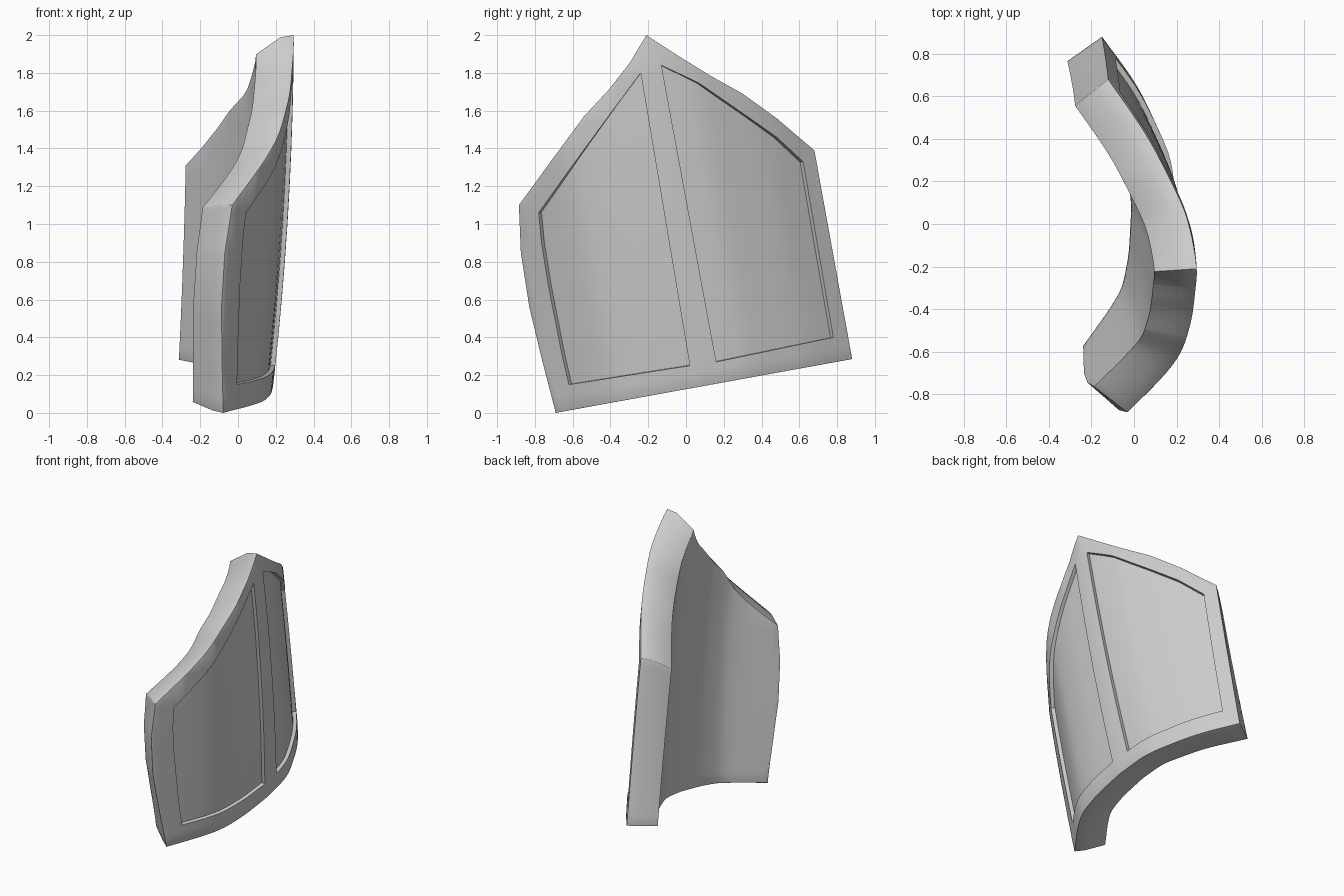
import bpy, bmesh, math
from mathutils import Vector

if "Cube" in bpy.data.objects:
    bpy.data.objects.remove(bpy.data.objects["Cube"])

C, S = math.cos(math.radians(10)), math.sin(math.radians(10))

# Curved cross-section of the outer face: (distance across the plate, x)
PROFILE = [(-.95, -.12), (-.854, -.035), (-.567, .172), (-.36, .237), (-.15, .258), (-.03, .26),
           (.17, .225), (.325, .155), (.52, .042), (.74, -.13), (.84, -.21)]


def profile_x(u):
    """Smooth interpolation through the cross-section points."""
    n = len(PROFILE)
    i = 0
    while i < n - 2 and u > PROFILE[i + 1][0]:
        i += 1

    def slope(k):
        a, b = PROFILE[max(k - 1, 0)], PROFILE[min(k + 1, n - 1)]
        return (b[1] - a[1]) / (b[0] - a[0])
    (u0, x0), (u1, x1) = PROFILE[i], PROFILE[i + 1]
    h = u1 - u0
    t = (u - u0) / h
    return ((2*t**3 - 3*t*t + 1) * x0 + (t**3 - 2*t*t + t) * h * slope(i)
            + (3*t*t - 2*t**3) * x1 + (t**3 - t*t) * h * slope(i + 1))


def face_x(y, z):
    u = y * C + (z - 1) * S
    lean = .065 + (.024 * u if u < 0 else -.06 * u)
    return profile_x(u) + lean * (z - 1) - .03 * max(0, 1 - (u / .85)**2) * (z - 1)**2


def surface_point(y, z, depth, shear):
    """Point under the outer face; shear slopes the rim toward the back."""
    e = .01
    n = Vector((1, -(face_x(y + e, z) - face_x(y - e, z)) / (2*e),
                -(face_x(y, z + e) - face_x(y, z - e)) / (2*e))).normalized()
    p = Vector((face_x(y, z), y, z)) - n * depth
    p.z += shear * (.03 - .065 * z)
    return p


def make_shell(name, outline, layers):
    """Curved solid from a flat (y, z) outline and a list of (depth, shear) layers."""
    flat = bmesh.new()
    flat.faces.new([flat.verts.new((0, y, z)) for y, z in outline])

    def cut(co, no):
        bmesh.ops.bisect_plane(flat, geom=flat.verts[:] + flat.edges[:] + flat.faces[:],
                               dist=1e-5, plane_co=co, plane_no=no)
    for i in range(-22, 22):
        u = i * .04 + .013
        cut((0, u * C, 1 + u * S), (0, C, S))
    for i in range(-5, 6):
        v = i * .2 + .017
        cut((0, -v * S, 1 + v * C), (0, -S, C))
    flat.verts.index_update()
    bm = bmesh.new()
    rings = [[bm.verts.new(surface_point(v.co.y, v.co.z, d, s)) for v in flat.verts]
             for d, s in layers]
    for f in flat.faces:
        ids = [v.index for v in f.verts]
        bm.faces.new([rings[0][k] for k in ids])
        bm.faces.new([rings[-1][k] for k in reversed(ids)])
    for e in flat.edges:
        if len(e.link_faces) == 1:
            a, b = (v.index for v in e.verts)
            for r0, r1 in zip(rings, rings[1:]):
                bm.faces.new((r0[a], r0[b], r1[b], r1[a]))
    loose = [v for v in bm.verts if not v.link_faces]
    bmesh.ops.delete(bm, geom=loose, context='VERTS')
    bmesh.ops.recalc_face_normals(bm, faces=bm.faces[:])
    me = bpy.data.meshes.new(name)
    bm.to_mesh(me)
    bm.free()
    flat.free()
    ob = bpy.data.objects.new(name, me)
    bpy.context.collection.objects.link(ob)
    return ob


# Main curved plate
plate = make_shell("curved_plate", [
    (-.69, 0), (.88, .285), (.68, 1.39), (.48, 1.56), (.30, 1.69), (.13, 1.785), (-.04, 1.89),
    (-.21, 2), (-.30, 1.85), (-.41, 1.71), (-.54, 1.57), (-.71, 1.34), (-.885, 1.1),
    (-.875, .85), (-.83, .56), (-.76, .27)], [(0, 0), (.07, .1), (.2, 1)])
bevel = plate.modifiers.new("soft_edges", 'BEVEL')
bevel.width = .008
bevel.segments = 2
bevel.limit_method = 'ANGLE'
bevel.angle_limit = math.radians(45)

# Two recessed panels in the outer face
PANELS = {
    "left_recess": [(-.24, 1.80), (.02, .25), (-.62, .15), (-.655, .30), (-.73, .68), (-.765, .9),
                    (-.78, 1.06), (-.63, 1.27), (-.44, 1.53)],
    "right_recess": [(-.13, 1.84), (.16, .27), (.78, .40), (.62, 1.33), (.48, 1.46), (.31, 1.58),
                     (.07, 1.745)]}
for name, outline in PANELS.items():
    cutter = make_shell(name, outline, [(-.05, 0), (.025, 0)])
    cutter.hide_render = True
    cutter.hide_set(True)
    mod = plate.modifiers.new(name, 'BOOLEAN')
    mod.operation = 'DIFFERENCE'
    mod.solver = 'EXACT'
    mod.object = cutter

# Apply modifiers, drop the cutters and shade smooth with crisp edges
bpy.context.view_layer.update()
dg = bpy.context.evaluated_depsgraph_get()
mesh = bpy.data.meshes.new_from_object(plate.evaluated_get(dg))
plate.modifiers.clear()
plate.data = mesh
for name in PANELS:
    bpy.data.objects.remove(bpy.data.objects[name])
bpy.context.view_layer.objects.active = plate
plate.select_set(True)
bpy.ops.object.shade_smooth_by_angle(angle=math.radians(30))
